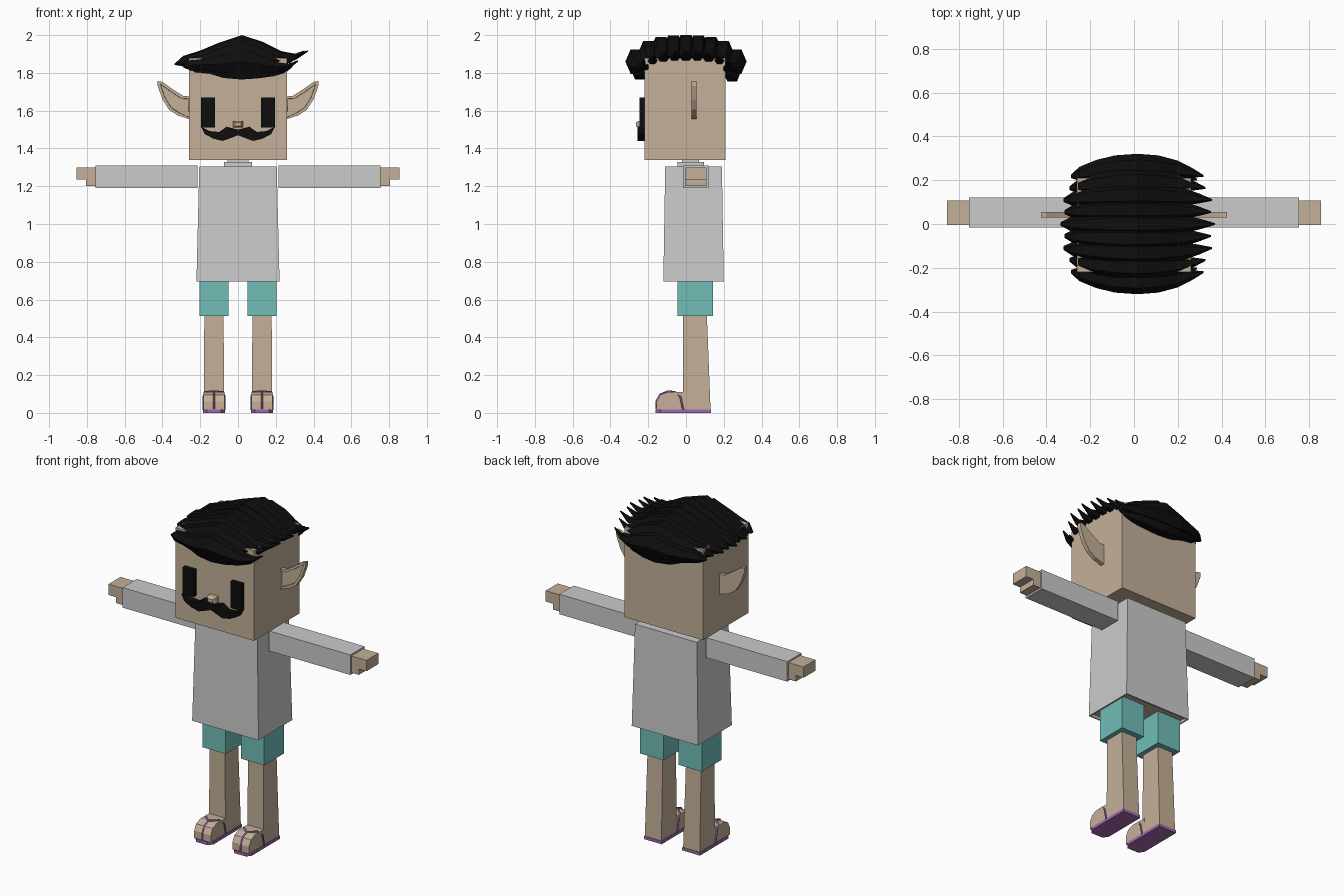
import bpy, bmesh, math

if "Cube" in bpy.data.objects:
    bpy.data.objects.remove(bpy.data.objects["Cube"], do_unlink=True)


def material(name, rgb):
    m = bpy.data.materials.new(name)
    m.use_nodes = True
    color = (*rgb, 1)
    m.diffuse_color = color
    node = next(n for n in m.node_tree.nodes if n.type == "BSDF_PRINCIPLED")
    node.inputs["Base Color"].default_value = color
    node.inputs["Roughness"].default_value = 0.8
    return m


SKIN = material("skin", (0.55, 0.434, 0.315))
GREY = material("shirt_grey", (0.597, 0.597, 0.597))
TEAL = material("shorts_teal", (0.168, 0.515, 0.485))
BLACK = material("hair_black", (0.0045, 0.0045, 0.0045))
PURPLE = material("sandal_purple", (0.36, 0.14, 0.42))


def finish(name, bm, mat):
    bmesh.ops.recalc_face_normals(bm, faces=bm.faces)
    mesh = bpy.data.meshes.new(name)
    bm.to_mesh(mesh)
    bm.free()
    mesh.materials.append(mat)
    ob = bpy.data.objects.new(name, mesh)
    bpy.context.collection.objects.link(ob)
    return ob


def loft(name, rings, mat):
    """Skin a list of equal-length point rings and cap both ends."""
    bm = bmesh.new()
    loops = [[bm.verts.new(p) for p in ring] for ring in rings]
    n = len(loops[0])
    for a, b in zip(loops, loops[1:]):
        for i in range(n):
            j = (i + 1) % n
            bm.faces.new((a[i], a[j], b[j], b[i]))
    bm.faces.new(loops[0])
    bm.faces.new(loops[-1])
    return finish(name, bm, mat)


def rect(x, y, z):
    return [(x[0], y[0], z), (x[1], y[0], z), (x[1], y[1], z), (x[0], y[1], z)]


def block(name, x, y, z, mat, top_x=None, top_y=None):
    """Box, optionally tapered towards its top."""
    return loft(name, [rect(x, y, z[0]), rect(top_x or x, top_y or y, z[1])], mat)


def prism(name, pts, axis, a, b, mat):
    """Extrude a 2D outline along an axis."""
    def place(p, d):
        v = list(p)
        v.insert(axis, d)
        return v
    return loft(name, [[place(p, d) for p in pts] for d in (a, b)], mat)


def tube(name, paths, radius, mat):
    cu = bpy.data.curves.new(name, "CURVE")
    cu.dimensions = "3D"
    cu.bevel_depth = radius
    cu.bevel_resolution = 1
    cu.use_fill_caps = True
    for path in paths:
        sp = cu.splines.new("POLY")
        sp.points.add(len(path) - 1)
        for pt, co in zip(sp.points, path):
            pt.co = (*co, 1)
    tmp = bpy.data.objects.new(name + "_path", cu)
    bpy.context.collection.objects.link(tmp)
    bpy.context.view_layer.update()
    graph = bpy.context.evaluated_depsgraph_get()
    mesh = bpy.data.meshes.new_from_object(tmp.evaluated_get(graph))
    bpy.data.objects.remove(tmp)
    mesh.materials.clear()
    mesh.materials.append(mat)
    bpy.context.collection.objects.link(bpy.data.objects.new(name, mesh))


def recess(ob, test, thickness, depth, inner=None):
    """Inset the face picked by its normal, then push it inwards."""
    if inner:
        ob.data.materials.append(inner)
    bm = bmesh.new()
    bm.from_mesh(ob.data)
    bm.normal_update()
    face = next(f for f in bm.faces if test(f.normal))
    bmesh.ops.inset_region(bm, faces=[face], thickness=thickness)
    normal = face.normal.copy()
    bmesh.ops.inset_region(bm, faces=[face], thickness=0.001)
    for v in face.verts:
        v.co -= normal * depth
    if inner:
        face.material_index = 1
    bm.to_mesh(ob.data)
    bm.free()


# Head, neck and face
block("head", (-0.26, 0.26), (-0.22, 0.21), (1.34, 1.88), SKIN)
block("neck", (-0.055, 0.055), (-0.02, 0.07), (1.3, 1.345), GREY)
block("collar", (-0.075, 0.075), (-0.045, 0.095), (1.3, 1.327), GREY)
loft("nose", [[(x, y, z) for x, z in ((-w, 1.528 - h), (w, 1.528 - h), (w, 1.528 + h), (-w, 1.528 + h))]
              for y, w, h in ((-0.21, 0.026, 0.018), (-0.25, 0.026, 0.018), (-0.265, 0.016, 0.01))], SKIN)
half = [(0, 1.5), (0.03, 1.507), (0.06, 1.515), (0.1, 1.487), (0.15, 1.492), (0.195, 1.515),
        (0.175, 1.475), (0.13, 1.452), (0.08, 1.44), (0.03, 1.458), (0, 1.47)]
moustache = half + [(-x, z) for x, z in half[-2:0:-1]]
prism("moustache", moustache, 1, -0.258, -0.215, BLACK)

# Shirt with an open hem showing the waist
shirt = block("shirt", (-0.22, 0.22), (-0.12, 0.2), (0.695, 1.305), GREY,
              (-0.205, 0.205), (-0.11, 0.19))
recess(shirt, lambda n: n.z < -0.9, 0.012, 0.015, SKIN)

EAR = [(0.25, 1.675), (0.29, 1.678), (0.34, 1.71), (0.4, 1.752), (0.425, 1.757), (0.425, 1.73),
       (0.4, 1.66), (0.365, 1.605), (0.32, 1.575), (0.25, 1.553)]
FOOT = [(-0.155, 0.015), (-0.155, 0.06), (-0.137, 0.095), (-0.1, 0.11), (0, 0.11), (0, 0.015)]

for side, s in (("left", 1), ("right", -1)):
    def span(a, b):
        return tuple(sorted((s * a, s * b)))

    # Eye and ear
    block(side + "_eye", span(0.122, 0.195), (-0.245, -0.215), (1.51, 1.67), BLACK)
    ear = prism(side + "_ear", [(s * x, z) for x, z in EAR], 1, 0.03, 0.055, SKIN)
    recess(ear, lambda n: n.y < -0.9, 0.016, 0.012)

    # Arm and stepped hand
    block(side + "_sleeve", span(0.215, 0.755), (-0.015, 0.12), (1.19, 1.31), GREY)
    block(side + "_hand", span(0.75, 0.855), (-0.005, 0.108), (1.235, 1.3), SKIN)
    block(side + "_lower_hand", span(0.75, 0.805), (-0.005, 0.108), (1.2, 1.235), SKIN)

    # Leg and shorts
    block(side + "_shorts", span(0.05, 0.205), (-0.045, 0.143), (0.512, 0.72), TEAL)
    block(side + "_leg", span(0.072, 0.182), (-0.015, 0.13), (0.015, 0.53), SKIN,
          span(0.077, 0.178), (-0.015, 0.11))

    # Foot and sandal
    prism(side + "_foot", FOOT, 0, s * 0.072, s * 0.182, SKIN)
    sole = [(0.068, 0.133), (0.186, 0.133), (0.186, -0.135), (0.165, -0.162),
            (0.09, -0.162), (0.068, -0.135)]
    prism(side + "_sole", [(s * x, y) for x, y in sole], 2, 0, 0.018, PURPLE)
    c = s * 0.127
    straps = [[(c, -0.157, 0.02), (c, -0.157, 0.062), (c, -0.138, 0.098), (c, -0.1, 0.113)]]
    for k in (-1, 1):
        straps.append([(c, -0.1, 0.113), (c + k * 0.045, -0.06, 0.113),
                       (c + k * 0.057, -0.03, 0.085), (c + k * 0.057, -0.015, 0.015)])
    tube(side + "_strap", straps, 0.005, PURPLE)

# Hair locks swept sideways: x, underside z, top z, half width, share of drop
LOCK = [(-0.335, 1.842, 1.85, 0.008, 0.2), (-0.29, 1.835, 1.89, 0.032, 0.3),
        (-0.2, 1.86, 1.918, 0.046, 0.6), (-0.1, 1.868, 1.96, 0.054, 0.9),
        (0.02, 1.87, 2.0, 0.056, 1), (0.13, 1.865, 1.965, 0.053, 0.9),
        (0.23, 1.86, 1.915, 0.042, 0.75), (0.31, 1.872, 1.9, 0.022, 0.7),
        (0.37, 1.912, 1.92, 0.004, 0.7)]


def lock(name, yc, drop, reach, widen=1):
    rings = []
    for x, lo, hi, w, share in LOCK:
        y = yc * (1 - 1.4 * (x - 0.02) ** 2)
        mid, h = (lo + hi) / 2 - drop * share, (hi - lo) / 2
        rings.append([(x * reach, y + w * widen * math.cos(a), mid + h * math.sin(a) / 0.866)
                      for a in (math.tau * i / 6 for i in range(6))])
    loft(name, rings, BLACK)


COUNT = 9
for i in range(COUNT):
    t = 2 * i / (COUNT - 1) - 1
    reach = 1 - 0.14 * t * t - (0.04 if i % 2 else 0)
    lock("hair_lock_%d" % (i + 1), 0.265 * t, 0.075 * abs(t) ** 3, reach)

# Lower fringe at the forehead and the nape side
for name, y, drop in (("front_fringe", -0.245, 0.105), ("back_fringe", 0.245, 0.115)):
    lock(name, y, drop, 0.78, 0.9)
